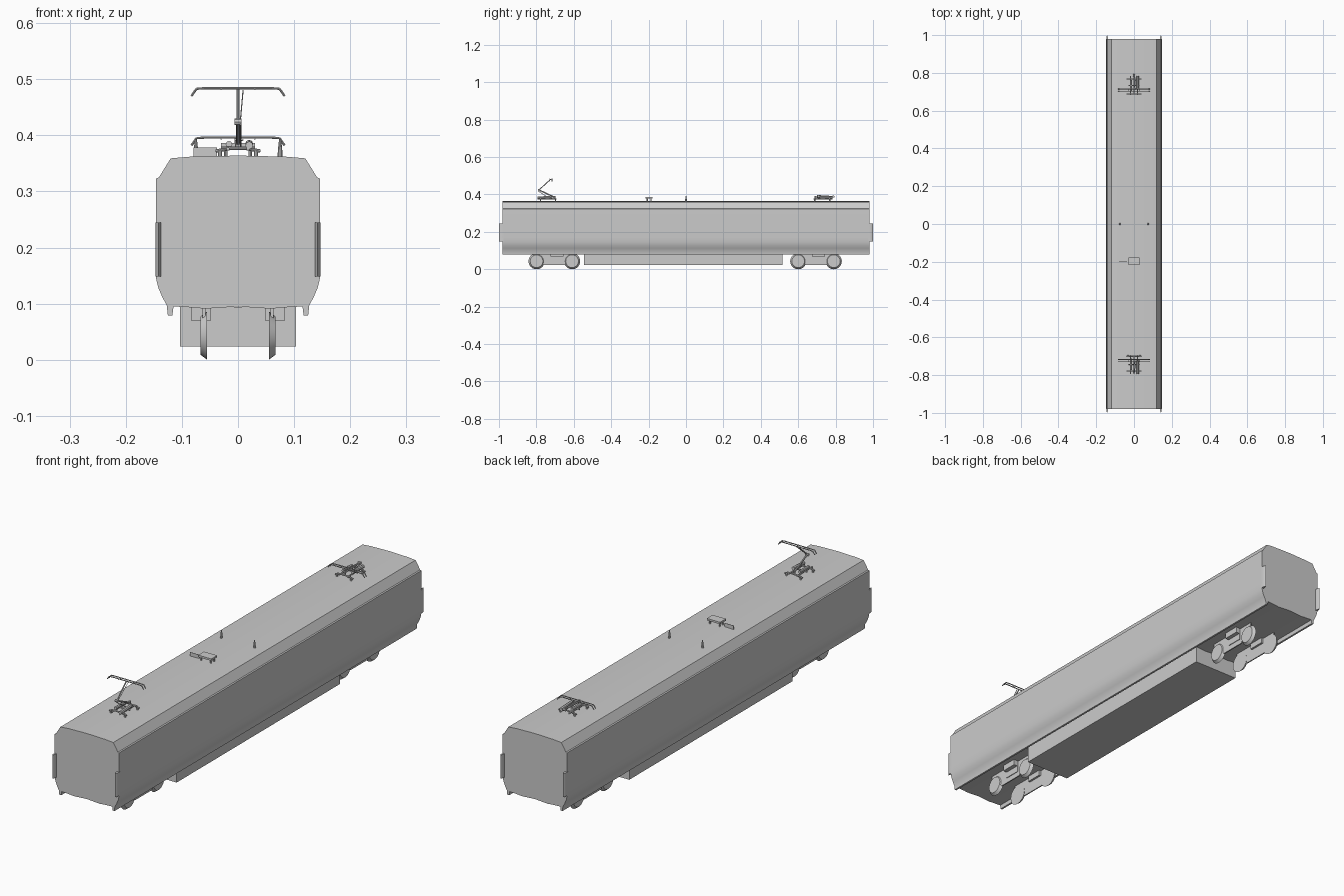
import bpy, bmesh, math
from mathutils import Vector, Matrix

if "Cube" in bpy.data.objects:
    bpy.data.objects.remove(bpy.data.objects["Cube"])


def finish(name, bm, smooth=False):
    bmesh.ops.recalc_face_normals(bm, faces=bm.faces)
    me = bpy.data.meshes.new(name)
    bm.to_mesh(me)
    bm.free()
    ob = bpy.data.objects.new(name, me)
    bpy.context.collection.objects.link(ob)
    if smooth:
        bpy.ops.object.select_all(action='DESELECT')
        ob.select_set(True)
        bpy.context.view_layer.objects.active = ob
        bpy.ops.object.shade_smooth_by_angle(angle=math.radians(30))
    return ob


def add_box(bm, x0, x1, y0, y1, z0, z1):
    m = Matrix.Translation(((x0 + x1) / 2, (y0 + y1) / 2, (z0 + z1) / 2))
    m = m @ Matrix.Diagonal((x1 - x0, y1 - y0, z1 - z0, 1))
    bmesh.ops.create_cube(bm, size=1, matrix=m)


def add_rod(bm, a, b, r0, r1=None, seg=8):
    a, b = Vector(a), Vector(b)
    d = b - a
    m = Matrix.Translation((a + b) / 2) @ d.to_track_quat('Z', 'Y').to_matrix().to_4x4()
    bmesh.ops.create_cone(bm, cap_ends=True, segments=seg, radius1=r0,
                          radius2=r0 if r1 is None else r1, depth=d.length, matrix=m)


def add_prism(bm, pts, vec):
    f = bm.faces.new([bm.verts.new(p) for p in pts])
    res = bmesh.ops.extrude_face_region(bm, geom=[f], use_keep_orig=True)
    vs = [v for v in res['geom'] if isinstance(v, bmesh.types.BMVert)]
    bmesh.ops.translate(bm, verts=vs, vec=vec)


# Carriage body: half section mirrored, extruded along y
half = [(0, .095), (.06, .091), (.075, .093), (.115, .095), (.117, .079), (.125, .079),
        (.127, .097), (.135, .112), (.142, .128), (.146, .145), (.147, .17),
        (.146, .323), (.141, .325), (.120, .359), (.085, .362), (0, .364)]
section = half + [(-x, z) for x, z in reversed(half[1:-1])]
bm = bmesh.new()
add_prism(bm, [(x, -.98, z) for x, z in section], (0, 1.96, 0))
finish("carriage_body", bm, True)

# Underfloor equipment case
bm = bmesh.new()
add_box(bm, -.103, .103, -.545, .515, .024, .094)
finish("underfloor_case", bm)

# Curved corner fairings at both ends
for sy in (-1, 1):
    for sx in (-1, 1):
        bm = bmesh.new()
        prof = [(.147, .975), (.1468, .985), (.1455, .994), (.142, 1.0),
                (.139, .993), (.1375, .985), (.137, .975)]
        add_prism(bm, [(sx * x, sy * y, .148) for x, y in prof], (0, 0, .097))
        finish("corner_fairing", bm, True)

# Bogies: wheels with tapered treads, side plates and brackets
for yc, name in ((-.704, "front"), (.695, "rear")):
    for sx in (-1, 1):
        for dy in (-.095, .095):
            bm = bmesh.new()
            add_rod(bm, (sx * .055, yc + dy, .043), (sx * .067, yc + dy, .043),
                    .043, .034, 32)
            finish(name + "_wheel", bm, True)
        bm = bmesh.new()
        plate = [(-.115, .091), (-.115, .05), (-.075, .05), (-.055, .022), (.055, .022),
                 (.075, .05), (.115, .05), (.115, .091)]
        add_prism(bm, [(sx * .058, yc + y, z) for y, z in plate], (sx * .005, 0, 0))
        finish(name + "_bogie_plate", bm)
        bm = bmesh.new()
        add_box(bm, *sorted((sx * .058, sx * .066)), yc - .02, yc + .048, .043, .092)
        add_box(bm, *sorted((sx * .049, sx * .083)), yc - .02, yc + .048, .069, .095)
        finish(name + "_bogie_bracket", bm)


# Pantograph in local y (positive towards the car end)
def pantograph(name, yc, out, knee, head):
    def p(x, y, z):
        return (x, yc + out * y, z)
    bm = bmesh.new()
    # base frame on insulators
    for sx in (-1, 1):
        add_rod(bm, p(sx * .018, -.05, .376), p(sx * .018, .05, .376), .003)
        for y in (-.045, .035):
            add_rod(bm, p(sx * .032, y, .361), p(sx * .032, y, .376), .004, .003)
            add_rod(bm, p(sx * .016, y, .376), p(sx * .04, y, .372), .003)
    for y in (-.045, .0, .035):
        add_rod(bm, p(-.03, y, .377), p(.03, y, .377), .003)
    # drive cylinder and springs
    add_rod(bm, p(-.016, -.03, .384), p(-.016, .03, .384), .006)
    add_rod(bm, p(.02, -.02, .385), p(.02, .05, .382), .007)
    add_rod(bm, p(0, -.04, .378), p(0, -.04, .392), .005)
    # lower arm, control rod, knee and upper arm
    start = (-.038, .386)
    add_rod(bm, p(0, *start), p(0, *knee), .0035)
    add_rod(bm, p(.005, -.01, .38), p(.005, knee[0] + .006, knee[1] - .004), .0015)
    add_rod(bm, p(-.006, *knee), p(.006, *knee), .006)
    add_rod(bm, p(0, *knee), p(0, head[0], head[1] - .002), .0025)
    add_rod(bm, p(.004, *knee), p(.009, head[0], head[1] - .004), .001)
    # collector head: two strips with bent horns
    hy, hz = head
    for dy in (-.006, .006):
        path = [(-.083, hz - .014), (-.074, hz - .001), (-.06, hz), (.06, hz),
                (.074, hz - .001), (.083, hz - .014)]
        for (xa, za), (xb, zb) in zip(path, path[1:]):
            add_rod(bm, p(xa, hy + dy, za), p(xb, hy + dy, zb), .002)
    for x in (-.03, .03):
        add_rod(bm, p(x, hy - .007, hz - .002), p(x, hy + .007, hz - .002), .0015)
    finish(name, bm, True)


pantograph("raised_pantograph", -.743, -1, (.043, .424), (-.02, .484))
pantograph("folded_pantograph", .733, 1, (.055, .389), (-.024, .396))

# Roof table antenna with legs and a thin plate beside it
bm = bmesh.new()
add_box(bm, -.03, .03, -.216, -.178, .378, .386)
for x in (-.022, .022):
    for y in (-.207, -.187):
        add_rod(bm, (x, y, .361), (x, y, .38), .003)
finish("roof_table", bm)
bm = bmesh.new()
add_box(bm, -.079, -.037, -.198, -.1965, .361, .378)
finish("roof_plate", bm)

# Pointed whip antennas
for sx in (-1, 1):
    bm = bmesh.new()
    add_rod(bm, (sx * .075, 0, .360), (sx * .075, 0, .375), .005, .004, 10)
    add_rod(bm, (sx * .075, 0, .375), (sx * .075, 0, .393), .004, .002, 10)
    finish("roof_antenna", bm, True)
